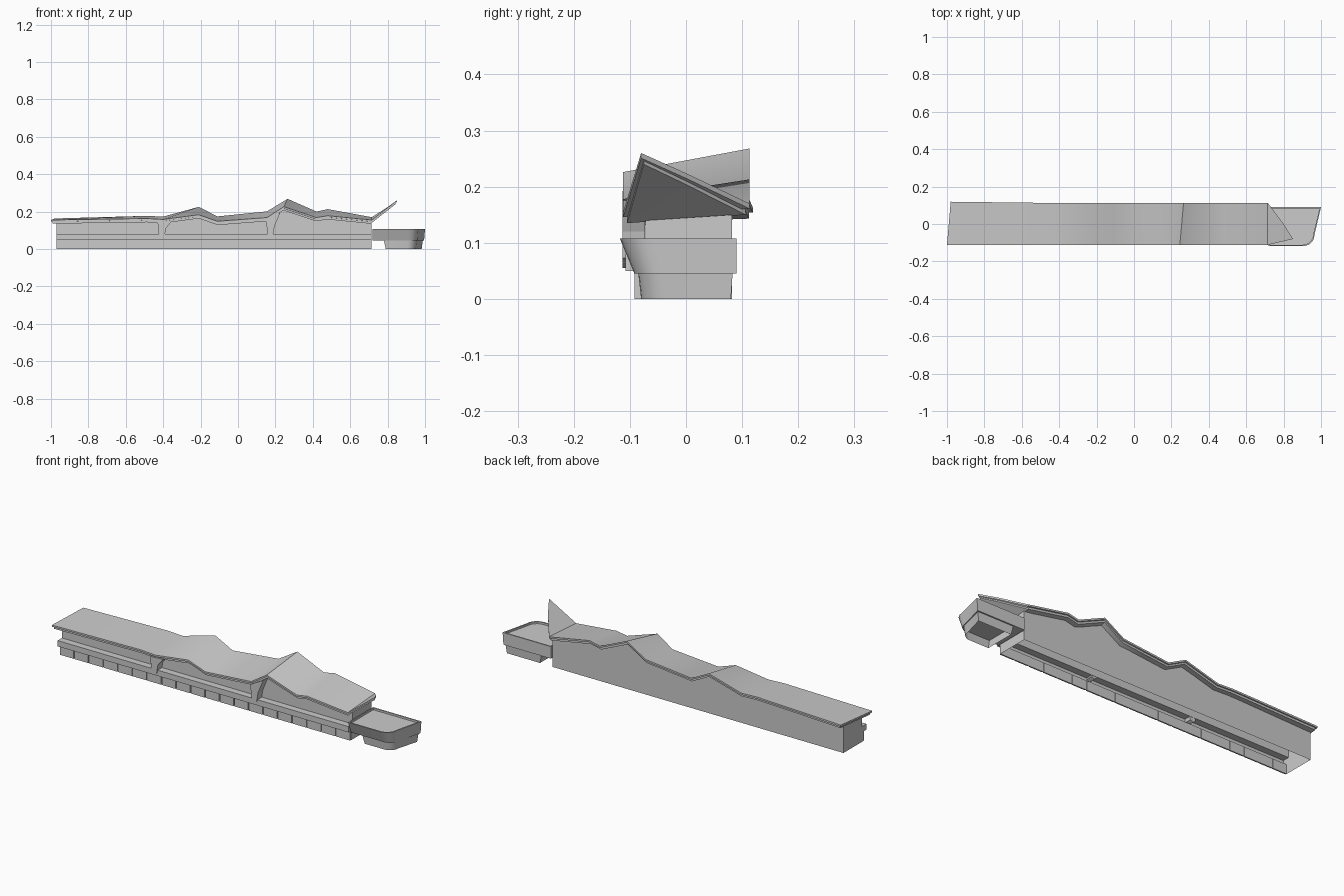
import bpy, bmesh, math
from mathutils import Vector

if "Cube" in bpy.data.objects:
    bpy.data.objects.remove(bpy.data.objects["Cube"])

def finish(bm, name, smooth=None):
    bmesh.ops.recalc_face_normals(bm, faces=bm.faces)
    me = bpy.data.meshes.new(name)
    bm.to_mesh(me)
    bm.free()
    ob = bpy.data.objects.new(name, me)
    bpy.context.collection.objects.link(ob)
    if smooth:
        bpy.context.view_layer.objects.active = ob
        ob.select_set(True)
        bpy.ops.object.shade_smooth_by_angle(angle=math.radians(smooth))
        ob.select_set(False)
    return ob

def prism(name, pts, axis_vec):
    """Extrude a closed polygon along a vector."""
    bm = bmesh.new()
    f = bm.faces.new([bm.verts.new(p) for p in pts])
    r = bmesh.ops.extrude_face_region(bm, geom=[f])
    bmesh.ops.translate(bm, vec=axis_vec,
                        verts=[v for v in r["geom"] if isinstance(v, bmesh.types.BMVert)])
    return finish(bm, name)

# Roof stations: x, z of front edge, z of back edge (top surface)
ROOF = [(-0.99, 0.155, 0.163), (-0.49, 0.163, 0.177), (-0.40, 0.158, 0.173),
        (-0.21, 0.183, 0.225), (-0.11, 0.148, 0.174), (0.155, 0.168, 0.201),
        (0.255, 0.226, 0.268), (0.42, 0.168, 0.2), (0.48, 0.178, 0.213),
        (0.715, 0.155, 0.17)]
YF, YB = -0.112, 0.113

def roof_z(x, y):
    for a, b in zip(ROOF, ROOF[1:]):
        if x <= b[0]:
            break
    t = (x - a[0]) / (b[0] - a[0])
    f, k = a[1] + t * (b[1] - a[1]), a[2] + t * (b[2] - a[2])
    return f + (k - f) * (y - YF) / (YB - YF)

# Folded roof slab with an upturned pointed flap at the right end
def roof_layer(name, top, thick, sx, sy):
    bm = bmesh.new()
    def v(x, y, z):
        return bm.verts.new((x * sx, y * sy, z - top))
    rows = []
    for i, (x, zf, zb) in enumerate(ROOF):
        dx = 0.01 if i in (0, 6) else 0
        yb = 0.119 if i == 0 else YB
        rows.append((v(x - dx, YF, zf), v(x + dx, yb, zb)))
    for a, b in zip(rows, rows[1:]):
        bm.faces.new((a[0], b[0], b[1], a[1]))
    tip, mid = v(0.85, -0.08, 0.26), v(0.80, 0.0, 0.224)
    f, b = rows[-1]
    bm.faces.new((f, mid, b))
    bm.faces.new((f, tip, mid))
    r = bmesh.ops.extrude_face_region(bm, geom=bm.faces[:])
    bmesh.ops.translate(bm, vec=(0, 0, -thick),
                        verts=[w for w in r["geom"] if isinstance(w, bmesh.types.BMVert)])
    finish(bm, name, 40)

roof_layer("roof_top", 0, 0.009, 1, 1)
roof_layer("roof_soffit", 0.009, 0.011, 0.992, 0.94)

# Hollow hall: back wall, stepped front wall with ledge, closed ends, open bottom
XL, XR, WB, WF = -0.97, 0.715, 0.082, -0.072
bm = bmesh.new()
xs = [XL] + [r[0] for r in ROOF[1:-1]] + [XR]
rings = []
for x in xs:
    prof = [(WB, 0), (WB, roof_z(x, WB) - 0.018), (WF, roof_z(x, WF) - 0.018),
            (WF, 0.08), (-0.108, 0.08), (-0.108, 0.05), (-0.086, 0.05), (-0.086, 0)]
    rings.append([bm.verts.new((x, y, z)) for y, z in prof])
for a, b in zip(rings, rings[1:]):
    for i in range(7):
        if i != 1:
            bm.faces.new((a[i], a[i + 1], b[i + 1], b[i]))
bm.faces.new(rings[0])
bm.faces.new(rings[-1][::-1])
finish(bm, "hall_walls")

# Row of plinth panels along the front
N = 20
w = (XR - XL) / N
bm = bmesh.new()
for i in range(N):
    r = bmesh.ops.create_cube(bm, size=1)
    for v in r["verts"]:
        v.co = Vector((XL + w * (i + 0.5) + v.co.x * (w - 0.005),
                       -0.088 + v.co.y * 0.007, 0.0245 + v.co.z * 0.049))
finish(bm, "plinth_panels")

# Tapered brackets holding the front roof edge
for n, (x, lo) in enumerate(((-0.43, 0.055), (0.15, 0.065))):
    zt = [roof_z(x + d, YF) - 0.016 for d in (0, 0.075)]
    pts = [(x, zt[0]), (x + 0.008, lo + 0.012), (x + 0.02, lo), (x + 0.037, lo + 0.008),
           (x + 0.045, lo + 0.055), (x + 0.075, zt[1])]
    prism("roof_bracket_%d" % (n + 1), [(a, -0.113, b) for a, b in pts], (0, 0.04, 0))

# Outline with a rounded front right corner
def outline(x0, x1, y0, y1, lean, rad, seg=6):
    pts = [(x0, y1), (x0, y0)]
    for i in range(seg + 1):
        a = -math.pi / 2 + math.pi / 2 * i / seg
        pts.append((x1 - lean - rad + rad * math.cos(a), y0 + rad + rad * math.sin(a)))
    return pts + [(x1, y1)]

def loft(name, loops, cap_first=False, cap_last=False):
    bm = bmesh.new()
    rs = [[bm.verts.new((x, y, z)) for x, y in pts] for pts, z in loops]
    n = len(rs[0])
    for a, b in zip(rs, rs[1:]):
        for i in range(n):
            j = (i + 1) % n
            bm.faces.new((a[i], a[j], b[j], b[i]))
    if cap_first:
        bm.faces.new(rs[0])
    if cap_last:
        bm.faces.new(rs[-1])
    finish(bm, name, 35)

# Terrace pod: slanted front, low parapet around a sunken deck
loft("terrace_pod", [
    (outline(0.72, 0.995, -0.092, 0.09, 0.035, 0.05), 0.045),
    (outline(0.72, 1.0, -0.118, 0.09, 0.035, 0.06), 0.108),
    (outline(0.726, 0.992, -0.111, 0.083, 0.034, 0.055), 0.108),
    (outline(0.726, 0.992, -0.111, 0.083, 0.034, 0.055), 0.098)], True, True)

# Hollow base under the pod
loft("pod_base", [
    (outline(0.79, 0.982, -0.08, 0.08, 0.03, 0.05), 0.0),
    (outline(0.78, 0.988, -0.085, 0.083, 0.03, 0.05), 0.045)])
